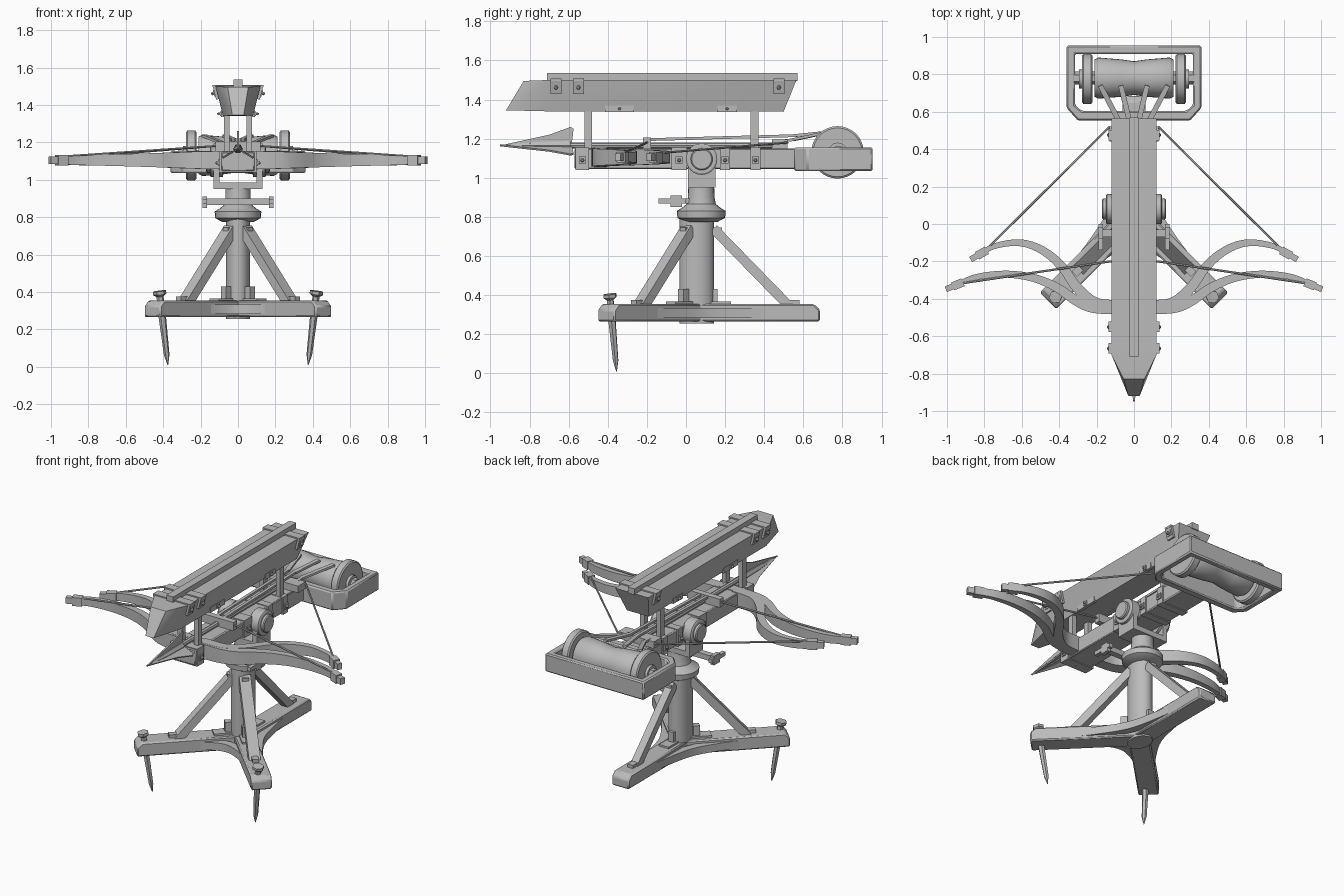
import bpy, bmesh, math
from mathutils import Vector as V, Matrix

cube = bpy.data.objects.get("Cube")
if cube:
    bpy.data.objects.remove(cube, do_unlink=True)

grey = bpy.data.materials.new("plain_grey")
grey.use_nodes = True
TONE = (0.5, 0.5, 0.5, 1)
grey.diffuse_color = TONE
grey.node_tree.nodes["Principled BSDF"].inputs["Base Color"].default_value = TONE


def finish(name, bm, bevel=0):
    bmesh.ops.recalc_face_normals(bm, faces=bm.faces)
    me = bpy.data.meshes.new(name)
    for f in bm.faces:
        f.smooth = True
    bm.to_mesh(me)
    bm.free()
    me.set_sharp_from_angle(angle=math.radians(32))
    me.materials.append(grey)
    ob = bpy.data.objects.new(name, me)
    bpy.context.scene.collection.objects.link(ob)
    if bevel:
        m = ob.modifiers.new("edge", "BEVEL")
        m.width, m.segments, m.limit_method = bevel, 1, "ANGLE"
    return ob


def frame(a, d):
    """Matrix whose y axis runs along d, with z as upright as possible."""
    d = V(d).normalized()
    x = d.cross(V((0, 0, 1)))
    x = x.normalized() if x.length > 0.001 else V((1, 0, 0))
    z = x.cross(d)
    return Matrix.Translation(a) @ Matrix((x, d, z)).transposed().to_4x4()


def beam(name, a, b, w, h, bevel=0):
    a, b = V(a), V(b)
    bm = bmesh.new()
    size = Matrix.Diagonal((w, (b - a).length, h, 1))
    bmesh.ops.create_cube(bm, size=1, matrix=frame((a + b) / 2, b - a) @ size)
    return finish(name, bm, bevel)


def box(name, x, y, z, bevel=0):
    c = [(p[0] + p[1]) / 2 for p in (x, y, z)]
    return beam(name, (c[0], y[0], c[2]), (c[0], y[1], c[2]), x[1] - x[0], z[1] - z[0], bevel)


def lathe(name, a, d, profile, n=24, squash=1):
    """Closed turned shape; profile holds (distance, radius) pairs."""
    bm, mat, rings = bmesh.new(), frame(a, d), []
    for t, r in profile:
        rings.append([bm.verts.new(mat @ V((r * math.cos(k * math.tau / n) * squash, t,
                                            r * math.sin(k * math.tau / n)))) for k in range(n)])
    for p, q in zip(rings, rings[1:]):
        for k in range(n):
            bm.faces.new((p[k - 1], p[k], q[k], q[k - 1]))
    bm.faces.new(rings[0])
    bm.faces.new(rings[-1])
    return finish(name, bm)


def rod(name, a, b, r, n=8):
    a, b = V(a), V(b)
    return lathe(name, a, b - a, [(0, r), ((b - a).length, r)], n)


def prism(name, profile, a, d, w, bevel=0):
    """Outline of (along, up) points given a width across direction d."""
    bm, mat = bmesh.new(), frame(a, d)
    sides = [[bm.verts.new(mat @ V((s * w / 2, u, z))) for u, z in profile] for s in (-1, 1)]
    for side in sides:
        bm.faces.new(side)
    for k in range(len(profile)):
        bm.faces.new((sides[0][k - 1], sides[0][k], sides[1][k], sides[1][k - 1]))
    return finish(name, bm, bevel)


def ribbon(name, pts, z, thick, high, steps=5):
    """Smooth horizontal path with a tapering rectangular section."""
    pts = [V(p) for p in pts]
    ext = [2 * pts[0] - pts[1]] + pts + [2 * pts[-1] - pts[-2]]
    path = []
    for p0, p1, p2, p3 in zip(ext, ext[1:], ext[2:], ext[3:]):
        for k in range(steps):
            t = k / steps
            path.append(p1 + (p2 - p0) * t / 2 + (2 * p0 - 5 * p1 + 4 * p2 - p3) * t * t / 2
                        + (3 * p1 - p0 - 3 * p2 + p3) * t ** 3 / 2)
    path.append(pts[-1])
    bm, rings = bmesh.new(), []
    for i, p in enumerate(path):
        d = (path[min(i + 1, len(path) - 1)] - path[max(i - 1, 0)]).normalized()
        t = i / (len(path) - 1)
        n = V((-d.y, d.x)) * (thick[0] + (thick[1] - thick[0]) * t) / 2
        h = (high[0] + (high[1] - high[0]) * t) / 2
        rings.append([bm.verts.new((p.x + s * n.x, p.y + s * n.y, z + e * h))
                      for s, e in ((1, 1), (1, -1), (-1, -1), (-1, 1))])
    for p, q in zip(rings, rings[1:]):
        for k in range(4):
            bm.faces.new((p[k - 1], p[k], q[k], q[k - 1]))
    bm.faces.new(rings[0])
    bm.faces.new(rings[-1])
    return finish(name, bm)


def bolt(name, p, d, size=0.05):
    """Square plate with a domed nut."""
    p, d = V(p), V(d)
    beam(name + "_plate", p, p + d * 0.012, size, size)
    lathe(name + "_nut", p, d, [(0, size * 0.3), (0.02, size * 0.3), (0.026, size * 0.15)], 6)


# Base legs, struts and curved braces
HUB = V((0, 0.05, 0))
dirs = [V((-0.707, -0.707, 0)), V((0.707, -0.707, 0)), V((0, 1, 0))]
for label, d, length in zip(("right", "left", "rear"), dirs, (0.65, 0.65, 0.635)):
    prism(label + "_base_leg", [(0, 0.265), (length, 0.265), (length, 0.325),
                                (length - 0.03, 0.354), (0, 0.354)], HUB, d, 0.125, 0.008)
    rear = label == "rear"
    foot, top = (0.48, 0.09) if rear else (0.4, 0.05)
    wide = 0.05 if rear else 0.07
    beam(label + "_strut", HUB + d * foot + V((0, 0, 0.34)), HUB + d * top + V((0, 0, 0.74)),
         wide, 0.05)
    beam(label + "_strut_foot", HUB + d * (foot - 0.03) + V((0, 0, 0.36)),
         HUB + d * (foot + 0.05) + V((0, 0, 0.36)), 0.04, 0.03)
    beam(label + "_strut_cap", HUB + d * top + V((0, 0, 0.73)),
         HUB + d * (top + 0.045) + V((0, 0, 0.73)), 0.04, 0.03)
    beam(label + "_post_shoe", HUB + d * 0.05 + V((0, 0, 0.358)),
         HUB + d * 0.18 + V((0, 0, 0.358)), 0.07, 0.016)
    beam(label + "_post_cleat", HUB + d * 0.07 + V((0, 0, 0.39)),
         HUB + d * 0.11 + V((0, 0, 0.39)), 0.04, 0.08)
for i, reach in ((0, 0.15), (1, 0.11), (2, 0.11)):
    d1, d2 = dirs[i], dirs[(i + 1) % 3]
    mid = (d1 + d2).normalized()
    pts = [HUB + d1 * 0.4 + mid * 0.03, HUB + d1 * 0.2 + mid * 0.06, HUB + mid * reach,
           HUB + d2 * 0.2 + mid * 0.06, HUB + d2 * 0.4 + mid * 0.03]
    ribbon("base_brace", [p.xy for p in pts], 0.308, (0.05, 0.05), (0.05, 0.05))

# Ground stakes
for s in (-1, 1):
    top, tip = V((s * 0.42, -0.39, 0.4)), V((s * 0.375, -0.355, 0.01))
    lathe("ground_stake", top, tip - top, [(0, 0.018), (0.1, 0.021), (0.34, 0.015), (0.394, 0.002)], 6)
    lathe("stake_head", top + V((0, 0, 0.005)), tip - top, [(0, 0.036), (0.018, 0.036), (0.03, 0.02)], 6)

# Post, swivel collar and handle
lathe("post", (0, 0.055, 0.255), (0, 0, 1), [(0, 0.088), (0.55, 0.088)], 24, 0.74)
lathe("swivel_collar", (0, 0.078, 0), (0, 0, 1),
      [(0.775, 0.085), (0.795, 0.122), (0.83, 0.125), (0.845, 0.1), (0.865, 0.075), (0.9, 0.068), (0.96, 0.066)])
box("handle_bar", (-0.19, 0.19), (-0.07, -0.03), (0.865, 0.9))
beam("handle_link", (0, 0.05, 0.882), (0, -0.05, 0.882), 0.07, 0.025)
for s in (-1, 1):
    beam("handle_end", (s * 0.178, -0.08, 0.88), (s * 0.178, -0.02, 0.88), 0.025, 0.06)
    beam("handle_grip", (s * 0.178, -0.14, 0.882), (s * 0.178, 0.0, 0.882), 0.025, 0.025)

# Yoke and trunnions
box("yoke_base", (-0.13, 0.13), (0.01, 0.15), (0.95, 0.985))
for s in (-1, 1):
    beam("yoke_arm", (s * 0.115, 0.01, 1.03), (s * 0.115, 0.15, 1.03), 0.03, 0.16)
    lathe("trunnion", (s * 0.08, 0.08, 1.095), (s, 0, 0),
          [(0, 0.08), (0.065, 0.08), (0.07, 0.072), (0.07, 0.056), (0.085, 0.056), (0.09, 0.05)], 32)

# Stock with side plates
box("stock", (-0.09, 0.09), (-0.57, 0.58), (1.045, 1.15), 0.006)
for y, w in ((-0.53, 0.07), (-0.035, 0.08), (0.2, 0.05), (0.355, 0.05)):
    box("stock_band", (-0.098, 0.098), (y - w / 2, y + w / 2), (1.04, 1.155))
    for s in (-1, 1):
        bolt("stock_bolt", (s * 0.095, y, 1.09), (s, 0, 0), 0.035)

# Rear winch frame
bm = bmesh.new()
outer = [(0.36, 0.955), (0.36, 0.62), (0.3, 0.553)]
inner = [(0.315, 0.91), (0.315, 0.635), (0.28, 0.605)]
loops = []
for pts in (outer, inner):
    full = pts + [(-x, y) for x, y in reversed(pts)]
    loops.append([[bm.verts.new((x, y, z)) for x, y in full] for z in (1.035, 1.155)])
(o0, o1), (i0, i1) = loops
for k in range(len(o0)):
    for p, q in ((o0, o1), (o1, i1), (i1, i0), (i0, o0)):
        bm.faces.new((p[k - 1], p[k], q[k], q[k - 1]))
finish("winch_frame", bm, 0.008)

# Winch drum, wheels and hauling ropes
lathe("winch_drum", (-0.21, 0.78, 1.13), (1, 0, 0),
      [(0, 0.1), (0.02, 0.11), (0.14, 0.1), (0.21, 0.09), (0.28, 0.1), (0.4, 0.11), (0.42, 0.1)], 32)
rod("winch_axle", (-0.32, 0.78, 1.13), (0.32, 0.78, 1.13), 0.035, 6)
for s in (-1, 1):
    lathe("winch_wheel", (s * 0.222, 0.775, 1.13), (s, 0, 0),
          [(0, 0.125), (0.008, 0.134), (0.048, 0.134), (0.055, 0.125)], 32)
    lathe("wheel_hub", (s * 0.27, 0.775, 1.13), (s, 0, 0), [(0, 0.05), (0.025, 0.05)], 12)
    for name, x, y, z in (("outer_rope", 0.025, -0.2, 1.195), ("inner_rope", 0.08, 0.46, 1.185)):
        on_drum = V((s * (0.18 if x > 0.05 else 0.07), 0.74, 1.235))
        beam(name, on_drum, (s * x, 0.55, 1.195 + 0.02 * (x < 0.05)), 0.028, 0.014)
        beam(name + "_run", (s * x, 0.555, 1.195 + 0.02 * (x < 0.05)), (s * x, y, z), 0.02, 0.014)
box("front_slider", (-0.12, 0.12), (-0.22, -0.18), (1.15, 1.205))
box("rear_slider", (-0.13, 0.13), (0.44, 0.52), (1.15, 1.195))

# Twin bows with tips and strings
long_limb = [(0, -.45), (.2, -.448), (.3, -.415), (.42, -.335), (.55, -.285), (.7, -.268), (.85, -.285), (.96, -.33)]
short_limb = [(.05, -.44), (.2, -.425), (.3, -.345), (.38, -.235), (.46, -.16), (.55, -.113), (.64, -.1), (.75, -.12),
              (.83, -.165)]
for s in (-1, 1):
    for name, pts, nock in (("front_bow", long_limb, (0.13, -0.2, 1.18)),
                            ("rear_bow", short_limb, (0.13, 0.52, 1.18))):
        pts = [V((s * x, y)) for x, y in pts]
        ribbon(name + "_limb", pts, 1.105, (0.065, 0.025), (0.1, 0.045))
        end = pts[-1].to_3d() + V((0, 0, 1.105))
        along = (pts[-1] - pts[-2]).normalized().to_3d()
        beam(name + "_tip", end - along * 0.05, end + along * 0.01, 0.045, 0.055)
        beam(name + "_tip_end", end, end + along * 0.05, 0.032, 0.04)
        rod(name + "_string", end - along * 0.03 + V((0, 0, 0.02)), (s * nock[0], *nock[1:]), 0.006, 6)
rod("drawn_string", (-0.13, -0.2, 1.18), (0.13, -0.2, 1.18), 0.006, 6)

# Bolt with three-bladed head
rod("arrow_shaft", (0, -0.8, 1.165), (0, 0.44, 1.165), 0.016)
lathe("arrow_point", (0, -0.95, 1.165), (0, 1, 0), [(0, 0.002), (0.2, 0.022), (0.36, 0.026)], 6)
for k in range(3):
    blade = prism("arrow_blade", [(0, 0), (0.25, 0.055), (0.36, 0.095), (0.375, 0.085), (0.365, 0)],
                  (0, 0, 0), (0, 1, 0), 0.01)
    blade.matrix_world = Matrix.Translation((0, -0.95, 1.165)) @ Matrix.Rotation(k * math.tau / 3, 4, "Y")

# Hopper above the stock
bm = bmesh.new()
for x, y, z in ((.055, -.83, 1.495), (.12, -.7, 1.5), (.12, .565, 1.5), (.03, -.92, 1.345), (.08, -.72, 1.34),
                (.08, .5, 1.34)):
    for s in (-1, 1):
        bm.verts.new((s * x, y, z))
bmesh.ops.convex_hull(bm, input=bm.verts)
bmesh.ops.dissolve_limit(bm, angle_limit=0.03, verts=bm.verts, edges=bm.edges)
finish("hopper", bm)
box("hopper_ridge", (-0.025, 0.025), (-0.71, 0.57), (1.495, 1.535))
for y in (-0.665, -0.55, 0.475):
    box("hopper_band", (-0.135, 0.135), (y - 0.028, y + 0.028), (1.495, 1.508))
    for s in (-1, 1):
        beam("hopper_clamp", (s * 0.127, y, 1.505), (s * 0.108, y, 1.43), 0.056, 0.018)
        bolt("hopper_bolt", (s * 0.118, y, 1.465), V((s, 0, -0.25)).normalized(), 0.035)
for s in (-1, 1):
    for y, low in ((-0.5, 1.12), (0.35, 1.12)):
        box("hopper_support", sorted((s * 0.045, s * 0.075)), (y - 0.02, y + 0.02), (low, 1.36))
    for y, w in ((-0.34, 0.15), (0.21, 0.1)):
        box("hopper_lower_plate", sorted((s * 0.07, s * 0.09)), (y - w / 2, y + w / 2), (1.335, 1.37))
        bolt("plate_bolt", (s * 0.085, y, 1.353), (s, 0, 0), 0.026)
